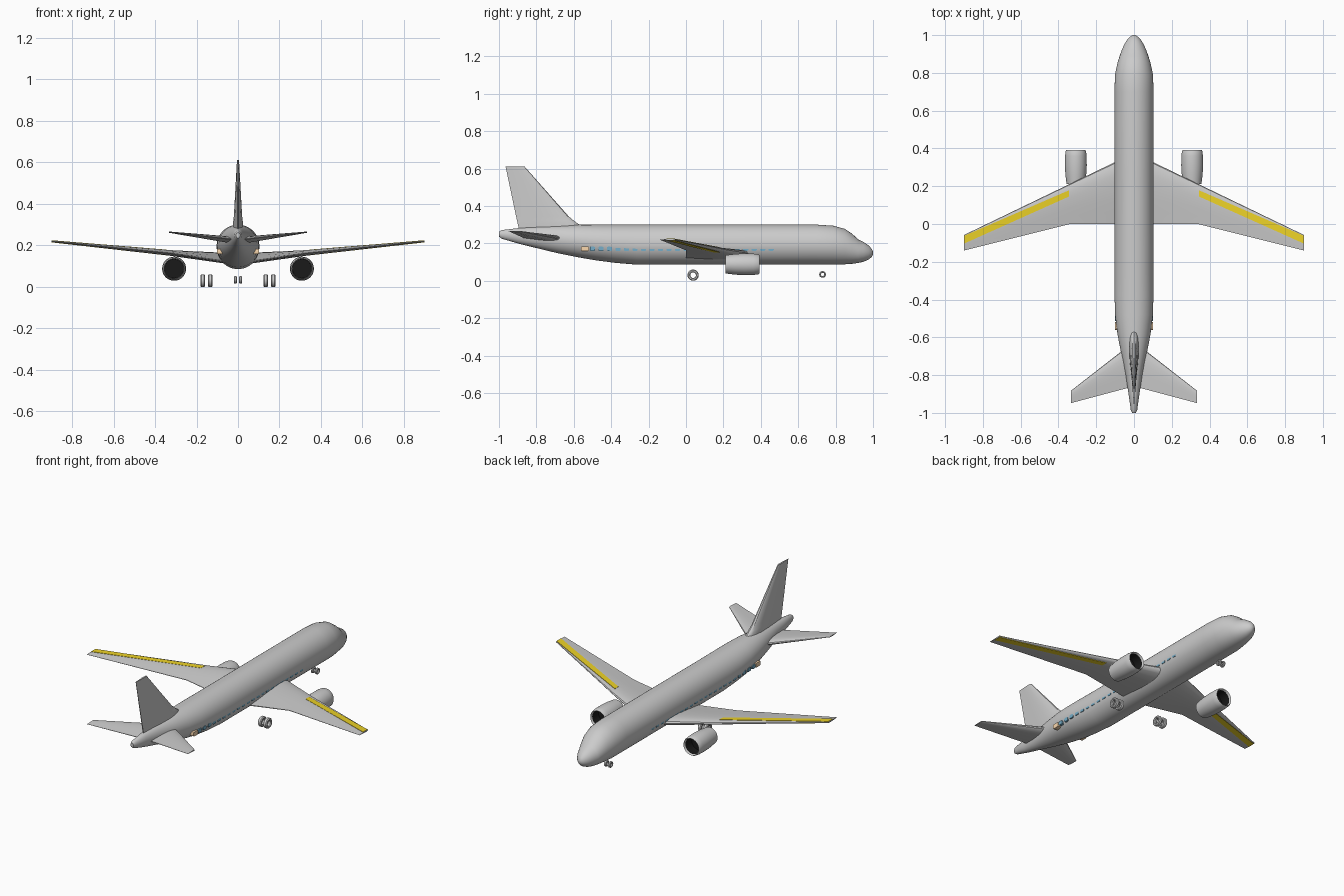
import bpy, bmesh, math
from mathutils import Vector as V

if "Cube" in bpy.data.objects:
    bpy.data.objects.remove(bpy.data.objects["Cube"])


def material(name, color):
    m = bpy.data.materials.new(name)
    m.diffuse_color = (*color, 1)
    m.use_nodes = True
    m.node_tree.nodes["Principled BSDF"].inputs["Base Color"].default_value = m.diffuse_color
    return m


YELLOW = material("yellow", (0.85, 0.65, 0.02))
BLUE = material("blue", (0.18, 0.42, 0.58))
TAN = material("tan", (0.95, 0.68, 0.42))
BLACK = material("black", (0.01, 0.01, 0.01))


def finish(bm, name, mat=None, mirror=False, angle=35):
    bmesh.ops.recalc_face_normals(bm, faces=bm.faces)
    me = bpy.data.meshes.new(name)
    bm.to_mesh(me)
    bm.free()
    ob = bpy.data.objects.new(name, me)
    bpy.context.collection.objects.link(ob)
    if mat:
        me.materials.append(mat)
    bpy.ops.object.select_all(action='DESELECT')
    ob.select_set(True)
    bpy.context.view_layer.objects.active = ob
    bpy.ops.object.shade_smooth_by_angle(angle=math.radians(angle))
    if mirror:
        ob.modifiers.new("Mirror", 'MIRROR').use_mirror_merge = False
    return ob


def loft(name, rings, mat=None, mirror=False, closed=False, caps=True, angle=35):
    """Skin a row of equal-length rings."""
    bm = bmesh.new()
    vs = [[bm.verts.new(p) for p in r] for r in rings]
    n = len(vs[0])
    pairs = list(zip(vs, vs[1:])) + ([(vs[-1], vs[0])] if closed else [])
    for a, b in pairs:
        for i in range(n):
            j = (i + 1) % n
            bm.faces.new((a[i], a[j], b[j], b[i]))
    if caps and not closed:
        bm.faces.new(vs[0])
        bm.faces.new(vs[-1])
    return finish(bm, name, mat, mirror, angle)


def ellipse(c, a, b, n):
    return [V(c) + V(a) * math.cos(2 * math.pi * i / n) + V(b) * math.sin(2 * math.pi * i / n)
            for i in range(n)]


FOIL = [(0, 0), (.02, .22), (.08, .38), (.2, .48), (.35, .5), (.6, .36), (.8, .2), (1, .05)]


def foil(le, te, thick, axis):
    """Aerofoil section from leading to trailing edge."""
    le, te, axis = V(le), V(te), V(axis)
    up = [le.lerp(te, t) + axis * thick * h for t, h in FOIL]
    down = [le.lerp(te, t) - axis * thick * h for t, h in FOIL[:0:-1]]
    return up + down


# Fuselage: y, bottom z, top z, half width
body = [(-1, .236, .262, .010), (-.985, .225, .271, .017), (-.9, .2, .281, .029),
        (-.8, .175, .289, .044), (-.68, .146, .296, .069), (-.58, .126, .3, .088),
        (-.48, .109, .3, .1), (-.38, .096, .3, .103), (-.26, .086, .3, .103),
        (.2, .086, .3, .103), (.7, .086, .3, .103), (.79, .086, .294, .101),
        (.85, .088, .277, .088), (.89, .091, .25, .076), (.92, .095, .221, .065),
        (.95, .102, .207, .052), (.975, .113, .19, .037), (.992, .126, .172, .020),
        (1, .141, .157, .007)]
loft("fuselage", [ellipse((0, y, (b + t) / 2), (w, 0, 0), (0, 0, (t - b) / 2), 48)
                  for y, b, t, w in body], angle=50)

# Main wings
Z = (0, 0, 1)
loft("wing", [foil((.03, .362, .143), (.03, 0, .118), .052, Z),
              foil((.34, .212, .166), (.34, 0, .164), .026, Z),
              foil((.9, -.058, .22), (.9, -.14, .22), .008, Z)], mirror=True)

# Yellow wing stripes, showing above and below
loft("wing_stripe", [[(x, y0, z + h), (x, y1, z + h), (x, y1, z - h), (x, y0, z - h)]
                     for x, y0, y1, z, h in ((.345, .178, .145, .1662, .0138),
                                             (.898, -.062, -.103, .22, .0052))],
     YELLOW, mirror=True)

# Tail fin with a small fillet at its foot
X = (1, 0, 0)
loft("tail_fin", [foil((0, le, z), (0, te, z), t, X) for le, te, z, t in (
    (-.54, -.885, .25, .05), (-.57, -.899, .3, .05), (-.598, -.903, .32, .045),
    (-.625, -.908, .342, .04), (-.864, -.965, .612, .01))])

# Tailplanes
loft("tailplane", [foil((.01, -.63, .222), (.01, -.862, .228), .035, Z),
                   foil((.333, -.882, .264), (.333, -.948, .265), .006, Z)], mirror=True)

# Engines: hollow nacelle shell, dark liner and dark fan disc
EX, EZ = .308, .088


def engine_ring(y, r):
    return ellipse((EX, y, EZ), (r, 0, 0), (0, 0, r), 32)


loft("engine_nacelle", [engine_ring(y, r) for y, r in (
    (.215, .047), (.212, .049), (.26, .055), (.31, .058), (.36, .057), (.385, .054),
    (.392, .05), (.386, .046), (.3, .047))], mirror=True, closed=True)
loft("engine_liner", [engine_ring(y, r) for y, r in (
    (.216, .0465), (.27, .0465), (.38, .0455))], BLACK, mirror=True, caps=False)
loft("engine_fan", [engine_ring(y, .0465) for y in (.31, .32)], BLACK, mirror=True)


# Wheels: rounded tyre rings around an open hub
def wheel(name, x, y, z, r, w):
    prof = [(-.3, .5), (-.5, .62), (-.5, .85), (-.3, 1), (.3, 1), (.5, .85), (.5, .62), (.3, .5)]
    loft(name, [ellipse((x + w * a, y, z), (0, r * b, 0), (0, 0, r * b), 24) for a, b in prof],
         mirror=True, closed=True)


wheel("main_wheel_inner", .134, .038, .03, .03, .022)
wheel("main_wheel_outer", .170, .038, .03, .03, .022)
wheel("nose_wheel", .013, .73, .034, .018, .014)


# Cabin windows and rear doors: blocks set into the hull
def blocks(name, ys, length, height, mat):
    bm = bmesh.new()
    for y in ys:
        vs = bmesh.ops.create_cube(bm, size=1)["verts"]
        bmesh.ops.scale(bm, vec=(.03, length, height), verts=vs)
        bmesh.ops.translate(bm, vec=(.0855, y, .171), verts=vs)
    edges = [e for e in bm.edges if abs(e.verts[0].co.x - e.verts[1].co.x) > .01]
    bmesh.ops.bevel(bm, geom=edges, offset=.005, segments=2, affect='EDGES', profile=.5)
    finish(bm, name, mat, mirror=True)


blocks("cabin_windows", [-.5 + .0455 * i for i in range(22)], .028, .022, BLUE)
blocks("rear_door", [-.54], .042, .026, TAN)
